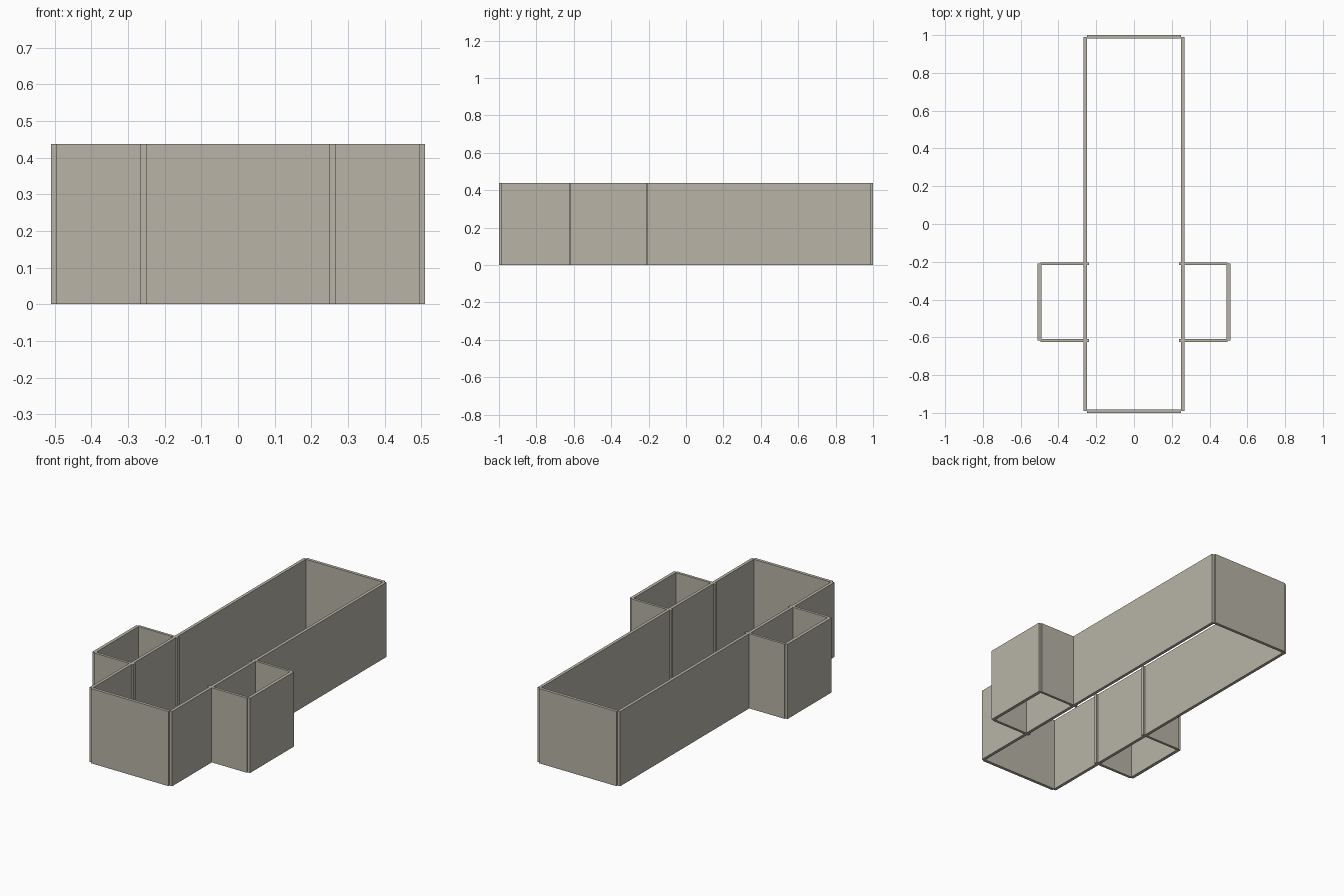
import bpy

if "Cube" in bpy.data.objects:
    bpy.data.objects.remove(bpy.data.objects["Cube"], do_unlink=True)

HEIGHT = 0.437

plaster = bpy.data.materials.new("warm grey plaster")
plaster.use_nodes = True
colour = (0.48, 0.455, 0.385, 1)
plaster.diffuse_color = colour
plaster.node_tree.nodes["Principled BSDF"].inputs["Base Color"].default_value = colour


def wall(name, x0, x1, y0, y1):
    """Upright slab standing on the ground."""
    bpy.ops.mesh.primitive_cube_add(
        size=1, location=((x0 + x1) / 2, (y0 + y1) / 2, HEIGHT / 2))
    obj = bpy.context.object
    obj.name = name
    obj.scale = (abs(x1 - x0), y1 - y0, HEIGHT)
    bpy.ops.object.transform_apply(location=False, rotation=False, scale=True)
    obj.data.materials.append(plaster)


# End walls of the long hall
wall("hall_front_wall", -0.25, 0.25, -1.0, -0.982)
wall("hall_back_wall", -0.25, 0.25, 0.982, 1.0)

# Long side walls and the two side rooms
for side, s in (("left", 1), ("right", -1)):
    wall(side + "_hall_wall", s * 0.249, s * 0.267, -0.99, 0.99)
    wall(side + "_room_outer_wall", s * 0.491, s * 0.51, -0.617, -0.209)
    # Cross walls pass through the hall wall and show slightly inside
    wall(side + "_room_front_wall", s * 0.238, s * 0.495, -0.624, -0.608)
    wall(side + "_room_back_wall", s * 0.238, s * 0.495, -0.218, -0.203)
